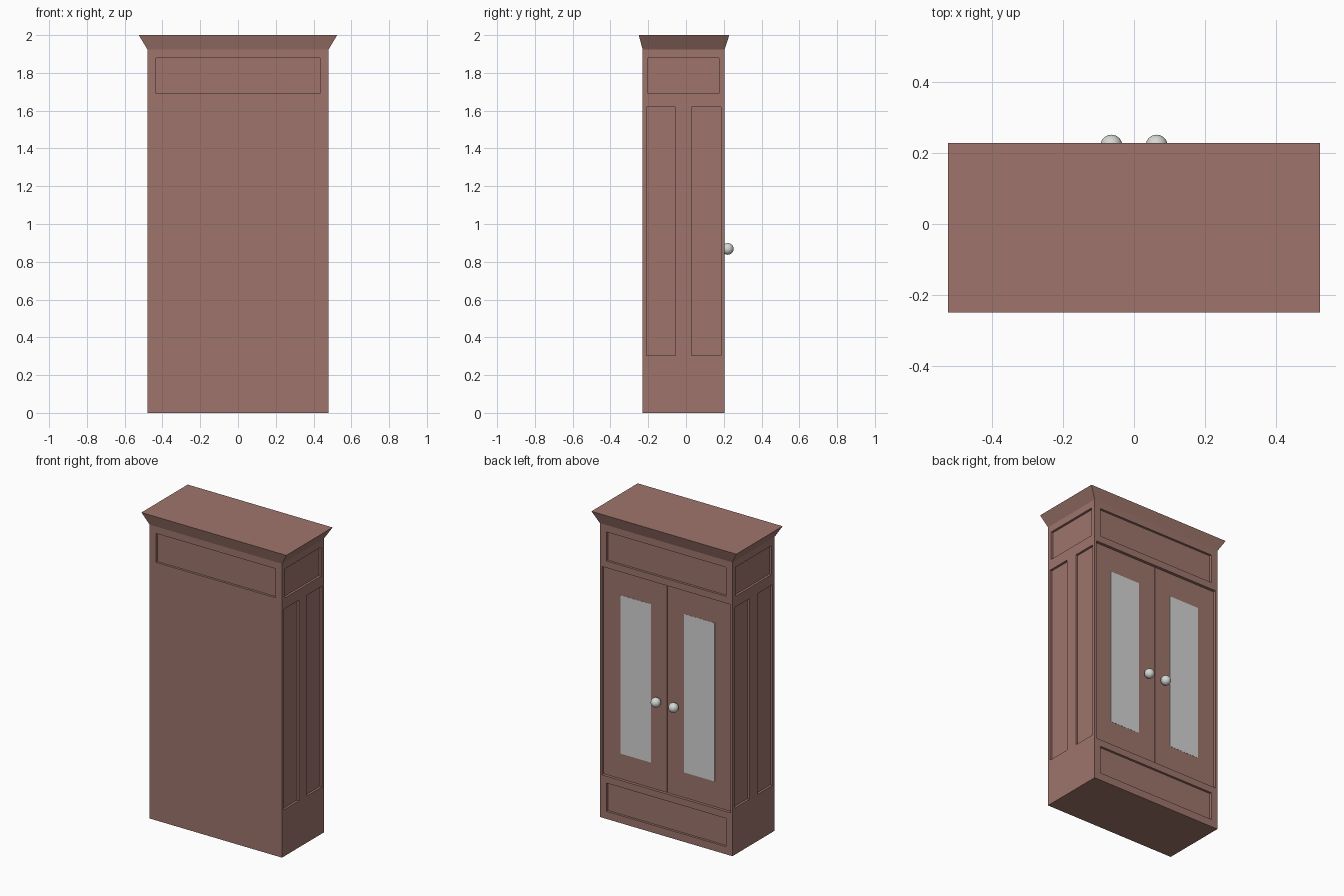
import bpy, bmesh

if "Cube" in bpy.data.objects:
    bpy.data.objects.remove(bpy.data.objects["Cube"])

X = 0.48                       # cabinet half width
Y0, Y1 = -0.23, 0.205          # plain face and door face
YC = (Y0 + Y1) / 2
TOP = 1.925
D = 0.015                      # panel recess depth


def material(name, rgb):
    m = bpy.data.materials.new(name)
    m.diffuse_color = (*rgb, 1)
    m.use_nodes = True
    m.node_tree.nodes["Principled BSDF"].inputs["Base Color"].default_value = m.diffuse_color
    return m


wood = material("brown wood", (0.342, 0.178, 0.150))
glass = material("grey glass", (0.655, 0.655, 0.655))
metal = material("pale metal", (0.66, 0.68, 0.66))


def add_box(bm, x, y, z):
    vs = bmesh.ops.create_cube(bm, size=1)["verts"]
    for v in vs:
        v.co.x = x[1] if v.co.x > 0 else x[0]
        v.co.y = y[1] if v.co.y > 0 else y[0]
        v.co.z = z[1] if v.co.z > 0 else z[0]
    return vs


def make(name, bm, mat=None):
    me = bpy.data.meshes.new(name)
    bm.to_mesh(me)
    bm.free()
    ob = bpy.data.objects.new(name, me)
    bpy.context.collection.objects.link(ob)
    if mat:
        me.materials.append(mat)
    return ob


def box(name, x, y, z, mat):
    bm = bmesh.new()
    add_box(bm, x, y, z)
    return make(name, bm, mat)


# cabinet body
body = box("cabinet_body", (-X, X), (Y0, Y1), (0, TOP), wood)

# recessed panels and door opening, cut as one set of boxes
bm = bmesh.new()
add_box(bm, (-0.433, 0.433), (Y0 - 0.1, Y0 + D), (1.69, 1.88))
add_box(bm, (-0.433, 0.433), (Y1 - D, Y1 + 0.1), (1.69, 1.88))
add_box(bm, (-0.433, 0.433), (Y1 - D, Y1 + 0.1), (0.05, 0.235))
add_box(bm, (-0.466, 0.466), (Y1 - 0.019, Y1 + 0.1), (0.28, 1.645))
for s in (-1, 1):
    xs = sorted((s * (X - D), s * (X + 0.1)))
    add_box(bm, xs, (YC - 0.188, YC + 0.188), (1.69, 1.88))
    for t in (-1, 1):
        ys = sorted((YC + t * 0.042, YC + t * 0.197))
        add_box(bm, xs, ys, (0.305, 1.62))
cutter = make("panel_cutter", bm)
cutter.hide_render = True
mod = body.modifiers.new("panels", "BOOLEAN")
mod.operation = "DIFFERENCE"
mod.solver = "EXACT"
mod.object = cutter
bpy.context.view_layer.objects.active = body
bpy.ops.object.modifier_apply(modifier=mod.name)
bpy.data.objects.remove(cutter, do_unlink=True)

# flared crown: a box whose lower edge narrows to the body
bm = bmesh.new()
for v in add_box(bm, (-0.525, 0.525), (-0.25, 0.229), (TOP, 2.0)):
    if v.co.z < 1.95:
        v.co.x = X if v.co.x > 0 else -X
        v.co.y = Y1 if v.co.y > 0 else Y0
make("crown", bm, wood)

# pair of doors with glass panes and round knobs
for s, side in ((-1, "left"), (1, "right")):
    box(side + "_door", sorted((s * 0.003, s * 0.463)), (Y1 - 0.0192, Y1 - D),
        (0.283, 1.642), wood)
    box(side + "_glass", sorted((s * 0.12, s * 0.342)), (Y1 - D - 0.002, Y1 - D + 0.001),
        (0.447, 1.485), glass)
    bm = bmesh.new()
    bmesh.ops.create_uvsphere(bm, u_segments=32, v_segments=16, radius=0.031)
    for f in bm.faces:
        f.smooth = True
    knob = make(side + "_knob", bm, metal)
    knob.location = (s * 0.064, 0.221, 0.868)
